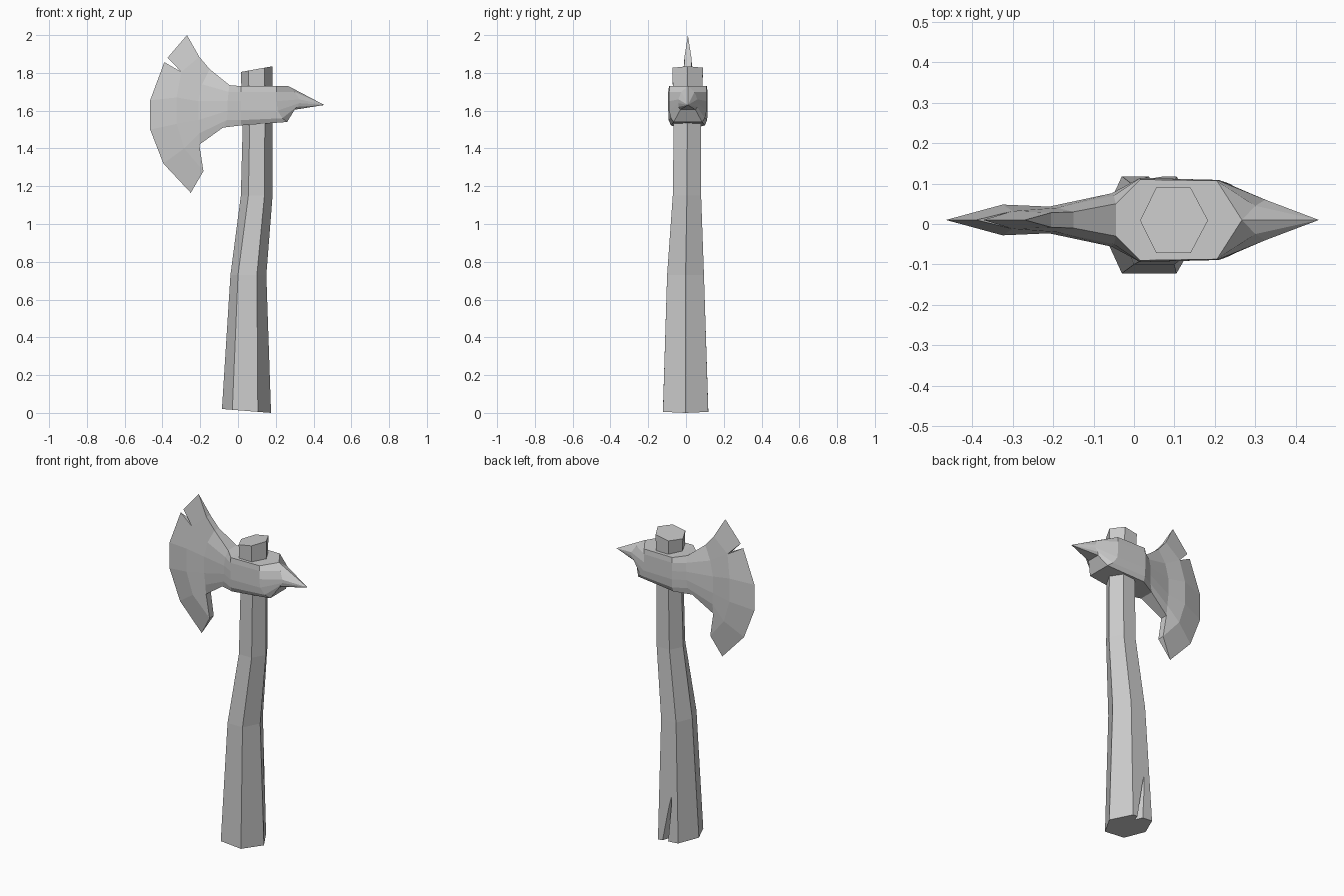
import bpy, bmesh

if "Cube" in bpy.data.objects:
    bpy.data.objects.remove(bpy.data.objects["Cube"])

CY = 0.01  # head centre plane


def finish(bm, name):
    bmesh.ops.remove_doubles(bm, verts=bm.verts[:], dist=0.0005)
    bmesh.ops.recalc_face_normals(bm, faces=bm.faces[:])
    me = bpy.data.meshes.new(name)
    bm.to_mesh(me)
    bm.free()
    ob = bpy.data.objects.new(name, me)
    bpy.context.collection.objects.link(ob)
    return ob


# Handle: bent six-sided loft
# z, slope in x, left point, left edge, right edge, right point, front y, back y
rings = [
    (0.013, -0.08, -0.085, -0.03, 0.105, 0.175, -0.122, 0.118),
    (0.73, 0.0, -0.04, 0.0, 0.10, 0.15, -0.10, 0.095),
    (1.15, 0.0, 0.015, 0.055, 0.14, 0.183, -0.07, 0.08),
    (1.53, 0.0, 0.025, 0.062, 0.142, 0.183, -0.065, 0.08),
    (1.82, 0.18, 0.015, 0.055, 0.14, 0.183, -0.072, 0.09),
]
bm = bmesh.new()
loops = []
for z, s, a, b, c, d, f, k in rings:
    m = (f + k) / 2
    pts = [(a, m), (b, f), (c, f), (d, m), (c, k), (b, k)]
    loops.append([bm.verts.new((x, y, z + s * (x - (a + d) / 2))) for x, y in pts])
for lo, hi in zip(loops, loops[1:]):
    for i in range(6):
        j = (i + 1) % 6
        bm.faces.new((lo[i], lo[j], hi[j], hi[i]))
bm.faces.new(loops[0])
bm.faces.new(loops[-1])
low = min(v.co.z for v in bm.verts)
for v in loops[0]:
    v.co.z -= low
handle = finish(bm, "handle")

# Split in the back of the handle foot
bm = bmesh.new()
v = [bm.verts.new(p) for p in [(0.02, 0.10, 0.29), (0.02, 0.16, -0.06),
                               (0.10, 0.16, -0.06), (0.07, 0.07, -0.06),
                               (0.02, 0.16, 0.27)]]
bmesh.ops.convex_hull(bm, input=v)
cutter = finish(bm, "split_cutter")
cutter.hide_render = True
cutter.hide_viewport = True
cut = handle.modifiers.new("split", 'BOOLEAN')
cut.operation = 'DIFFERENCE'
cut.solver = 'EXACT'
cut.object = cutter

# Axe head: columns from blade ridge to spike, rows top to bottom (x, z, half thickness)
edge = [(-0.27, 2.0), (-0.373, 1.88), (-0.39, 1.857), (-0.465, 1.655),
        (-0.465, 1.5), (-0.395, 1.32), (-0.25, 1.165)]
columns = [
    [(-0.205, 1.885, .018), (-0.30, 1.805, .022), (-0.325, 1.67, .038),
     (-0.325, 1.53, .038), (-0.285, 1.40, .035), (-0.183, 1.28, .02)],
    [(-0.15, 1.82, .02), (-0.19, 1.74, .03), (-0.21, 1.65, .033),
     (-0.21, 1.55, .033), (-0.205, 1.48, .03), (-0.205, 1.42, .022)],
    [(-0.045, 1.735, .04), (-0.05, 1.70, .06), (-0.055, 1.65, .066),
     (-0.055, 1.60, .066), (-0.06, 1.55, .06), (-0.08, 1.51, .045)],
    [(0.015, z, h) for z, h in [(1.73, .10), (1.70, .104), (1.65, .104),
                                (1.60, .104), (1.55, .102), (1.522, .09)]],
    [(0.205, 1.73, .097), (0.205, 1.70, .099), (0.205, 1.65, .099),
     (0.21, 1.60, .099), (0.235, 1.56, .09), (0.26, 1.54, .075)],
    [(0.267, 1.73, 0), (0.30, 1.70, .035), (0.325, 1.66, .05),
     (0.325, 1.64, .05), (0.31, 1.62, .05), (0.30, 1.605, .04)],
]
bm = bmesh.new()
tip = bm.verts.new((0.457, CY, 1.63))
E = [bm.verts.new((x, CY, z)) for x, z in edge]
sides = []
for s in (-1, 1):
    C = [[bm.verts.new((x, CY + s * h, z)) for x, z, h in col] for col in columns]
    sides.append(C)
    R = C[0]
    for i in range(5):  # sharpened bevel, leaving the chip open
        e = 0 if i == 0 else i + 1
        bm.faces.new((E[e], E[e + 1], R[i + 1], R[i]))
    for p, q in zip(C, C[1:]):  # cheeks
        for i in range(5):
            bm.faces.new((p[i], p[i + 1], q[i + 1], q[i]))
    for i in range(5):  # spike
        bm.faces.new((C[-1][i], C[-1][i + 1], tip))
F, B = sides
for row, end in ((0, E[0]), (5, E[6])):  # top and underside
    bm.faces.new((end, F[0][row], B[0][row]))
    for i in range(len(columns) - 1):
        bm.faces.new((F[i][row], F[i + 1][row], B[i + 1][row], B[i][row]))
    bm.faces.new((F[-1][row], B[-1][row], tip))
for e in (E[1], E[2]):  # chip walls
    bm.faces.new((e, F[0][1], B[0][1]))
finish(bm, "axe_head")
